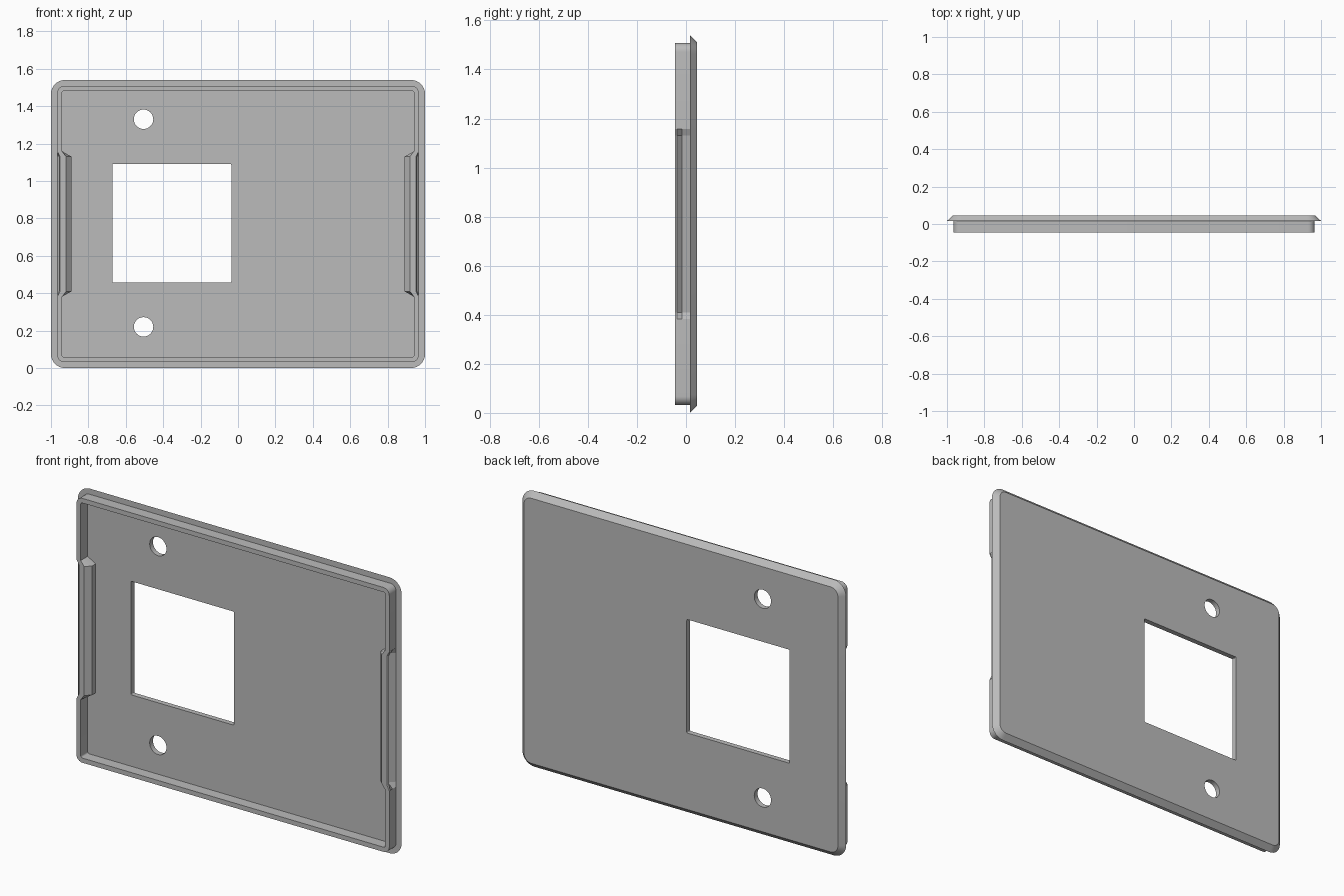
import bpy, bmesh, math

if "Cube" in bpy.data.objects:
    bpy.data.objects.remove(bpy.data.objects["Cube"], do_unlink=True)

MID_Z = 0.77
BACK, STEP, FRONT = 0.045, 0.016, -0.045

grey = bpy.data.materials.new("plain grey")
grey.use_nodes = True
grey.diffuse_color = (0.5, 0.5, 0.5, 1)
grey.node_tree.nodes["Principled BSDF"].inputs["Base Color"].default_value = (0.5, 0.5, 0.5, 1)


def stations(cx, cz, section, notch=None, steps=8):
    """Sections around a rounded rectangle; a notch section may replace the middle of both sides."""
    result = []
    for k, (sx, sz) in enumerate([(1, 1), (-1, 1), (-1, -1), (1, -1)]):
        for i in range(steps + 1):
            a = math.pi / 2 * (k + i / steps)
            result.append((sx * cx, sz * cz, math.cos(a), math.sin(a), section))
        if notch and k in (1, 3):
            for z, sec in [(-0.388, section), (-0.36, notch), (0.36, notch), (0.388, section)]:
                result.append((sx * cx, sx * z, sx, 0, sec))
    return result


def sweep(name, path, centre=(0, MID_Z), caps=True):
    """Skin the sections; each section point is (distance from path, y)."""
    bm = bmesh.new()
    rings = [[bm.verts.new((centre[0] + px + dx * r, y, centre[1] + pz + dz * r))
              for r, y in sec] for px, pz, dx, dz, sec in path]
    count = len(rings[0])
    for i, a in enumerate(rings):
        b = rings[(i + 1) % len(rings)]
        for j in range(count - 1 if caps else count):
            n = (j + 1) % count
            bm.faces.new((a[j], b[j], b[n], a[n]))
    if caps:
        bm.faces.new([r[0] for r in rings])
        bm.faces.new([r[-1] for r in rings])
    bmesh.ops.recalc_face_normals(bm, faces=bm.faces)
    mesh = bpy.data.meshes.new(name)
    bm.to_mesh(mesh)
    bm.free()
    obj = bpy.data.objects.new(name, mesh)
    bpy.context.collection.objects.link(obj)
    mesh.materials.append(grey)
    return obj


def activate(obj):
    bpy.ops.object.select_all(action='DESELECT')
    obj.select_set(True)
    bpy.context.view_layer.objects.active = obj


def cut(obj, cutter):
    activate(obj)
    cutter.hide_render = True
    mod = obj.modifiers.new("opening", 'BOOLEAN')
    mod.operation, mod.solver, mod.object = 'DIFFERENCE', 'EXACT', cutter
    bpy.ops.object.modifier_apply(modifier=mod.name)
    bpy.data.objects.remove(cutter, do_unlink=True)


# Cover plate with a bevelled back edge
plate = sweep("cover_plate", stations(0.925, 0.695, [(0.075, STEP), (0.045, BACK)]))

# Square window and two screw holes
cut(plate, sweep("window_cutter", stations(0.312, 0.311, [(0.006, -0.1), (0.006, 0.1)], steps=3),
                 (-0.354, 0.774)))
for z in (0.22, 1.33):
    cut(plate, sweep("hole_cutter", stations(0, 0, [(0.052, -0.1), (0.052, 0.1)]), (-0.505, z)))

# Raised rim, with a V-shaped grip groove and inner thickening on both sides
plain = [(0.01, 0.02), (0.01, -0.016), (0.01, FRONT), (0.036, FRONT),
         (0.036, -0.037), (0.036, -0.016), (0.036, STEP), (0.036, 0.02)]
grooved = [(-0.04, 0.02), (-0.04, -0.016), (-0.011, FRONT), (0.021, FRONT),
           (0.028, -0.037), (0.007, -0.016), (0.036, STEP), (0.036, 0.02)]
rim = sweep("raised_rim", stations(0.93, 0.702, plain, grooved), caps=False)

for obj in (plate, rim):
    activate(obj)
    bpy.ops.object.shade_smooth_by_angle(angle=math.radians(25))
